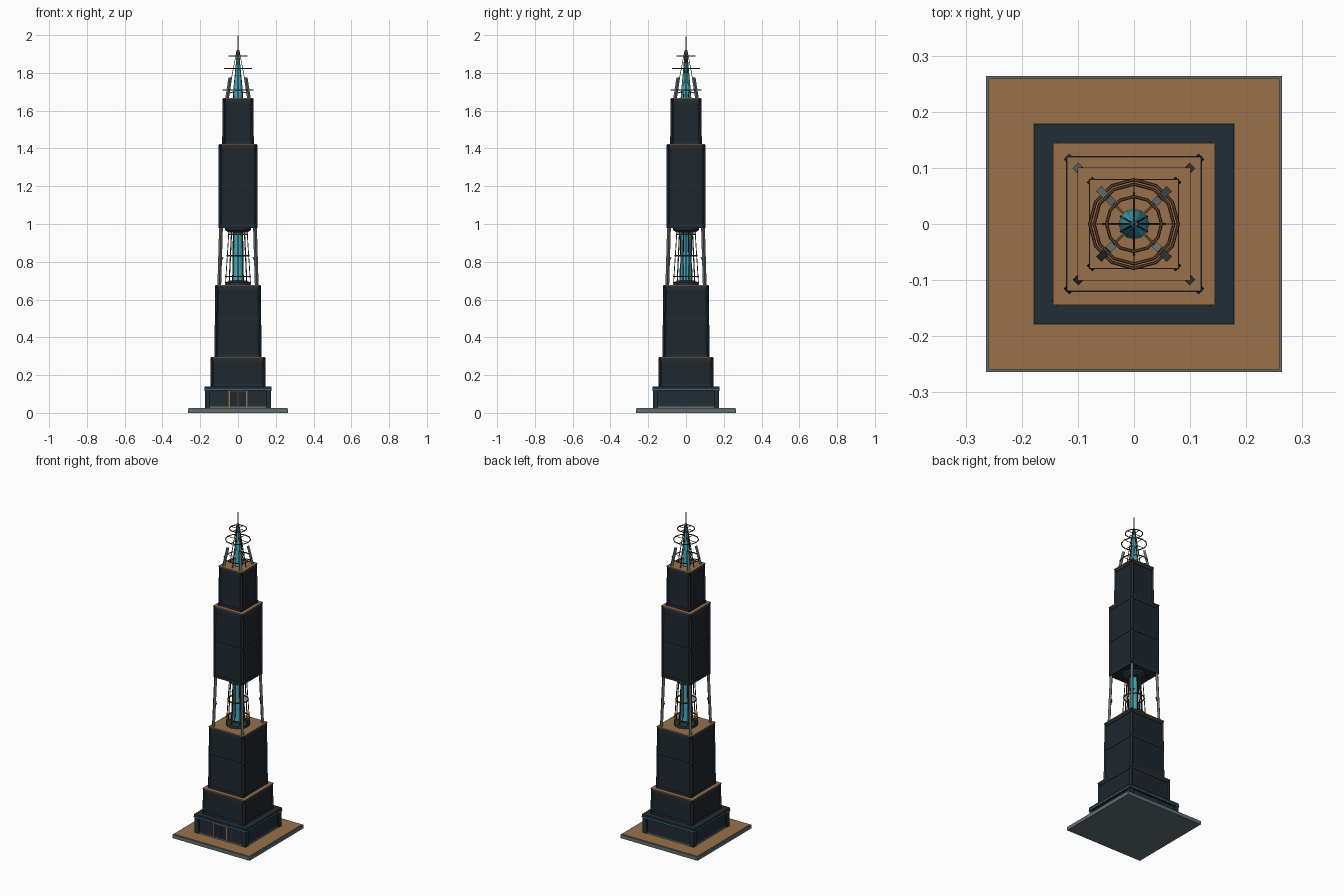
import bpy, math
from mathutils import Vector

if "Cube" in bpy.data.objects:
    bpy.data.objects.remove(bpy.data.objects["Cube"])


def mat(name, r, g, b):
    m = bpy.data.materials.new(name)
    m.diffuse_color = (r, g, b, 1)
    m.use_nodes = True
    m.node_tree.nodes["Principled BSDF"].inputs["Base Color"].default_value = m.diffuse_color
    return m


NAVY = mat("dark navy", 0.017, 0.027, 0.037)
DEEP = mat("deep navy panel", 0.013, 0.021, 0.028)
BRONZE = mat("bronze", 0.32, 0.165, 0.072)
DARKBRONZE = mat("dark bronze", 0.12, 0.06, 0.03)
STEEL = mat("steel grey", 0.12, 0.16, 0.17)
TEAL = mat("teal glow", 0.055, 0.40, 0.50)


def make(name, verts, faces, m):
    me = bpy.data.meshes.new(name)
    me.from_pydata(verts, [], faces)
    me.materials.append(m)
    ob = bpy.data.objects.new(name, me)
    bpy.context.collection.objects.link(ob)
    return ob


def lathe(name, prof, n, m, rot=0.0):
    """Stack of n-sided sections given as (radius, z)."""
    v = [(r * math.cos(rot + 2 * math.pi * i / n), r * math.sin(rot + 2 * math.pi * i / n), z)
         for r, z in prof for i in range(n)]
    f = [(k * n + i, k * n + (i + 1) % n, (k + 1) * n + (i + 1) % n, (k + 1) * n + i)
         for k in range(len(prof) - 1) for i in range(n)]
    f += [tuple(reversed(range(n))), tuple(range((len(prof) - 1) * n, len(prof) * n))]
    return make(name, v, f, m)


def square(name, prof, m):
    """Square tapered block from (half width, z) sections."""
    return lathe(name, [(h * math.sqrt(2), z) for h, z in prof], 4, m, math.pi / 4)


def box(name, x0, x1, y0, y1, z0, z1, m):
    v = [(x, y, z) for z in (z0, z1) for x, y in ((x0, y0), (x1, y0), (x1, y1), (x0, y1))]
    f = [(3, 2, 1, 0), (4, 5, 6, 7), (0, 1, 5, 4), (1, 2, 6, 5), (2, 3, 7, 6), (3, 0, 4, 7)]
    return make(name, v, f, m)


def beam(name, a, b, r, m, n=4, r2=None):
    """Straight bar between two points."""
    a, b = Vector(a), Vector(b)
    q = (b - a).to_track_quat('Z', 'Y')
    ob = lathe(name, [(r, 0), (r if r2 is None else r2, (b - a).length)], n, m, math.pi / n)
    for v in ob.data.vertices:
        v.co = a + q @ v.co
    return ob


def ring(name, R, z, t, m, n=12):
    v, f = [], []
    for i in range(n):
        a = 2 * math.pi * i / n
        for j in range(6):
            b = math.pi * j / 3
            r = R + t * math.cos(b)
            v.append((r * math.cos(a), r * math.sin(a), z + t * math.sin(b)))
            f.append((i * 6 + j, (i + 1) % n * 6 + j, (i + 1) % n * 6 + (j + 1) % 6, i * 6 + (j + 1) % 6))
    return make(name, v, f, m)


CORNERS = [(sx, sy) for sx in (-1, 1) for sy in (-1, 1)]


def tier(name, w0, w1, z0, z1, bands):
    """Recessed body, corner posts, cross bands, bronze trim and deck."""
    d = 0.004
    wid = lambda z: w0 + (w1 - w0) * (z - z0) / (z1 - z0)
    square(name + "_body", [(w0 - d, z0), (w1 - d, z1 - 0.004)], DEEP)
    p = 0.007
    for sx, sy in CORNERS:
        beam(name + "_corner_post", (sx * (w0 - p), sy * (w0 - p), z0),
             (sx * (w1 - p), sy * (w1 - p), z1 - 0.004), p * math.sqrt(2), NAVY)
    for z, h in [(z0 + 0.008, 0.008), (z1 - 0.014, 0.010)] + [(b, 0.005) for b in bands]:
        square(name + "_band", [(wid(z - h) - 0.001, z - h), (wid(z + h) - 0.001, z + h)], NAVY)
    square(name + "_trim", [(w1 + 0.001, z1 - 0.005), (w1 + 0.001, z1)], BRONZE)


# base plate
square("base_plate", [(0.264, 0), (0.264, 0.022)], STEEL)
square("base_paving", [(0.259, 0.02), (0.259, 0.025)], BRONZE)

# podium
square("podium_plinth", [(0.172, 0.022), (0.172, 0.034)], STEEL)
square("podium_body", [(0.167, 0.024), (0.167, 0.12)], NAVY)
for sx, sy in CORNERS:
    x, y = sx * 0.161, sy * 0.161
    box("podium_corner_block", x - 0.014, x + 0.014, y - 0.014, y + 0.014, 0.024, 0.12, NAVY)
square("podium_cornice", [(0.178, 0.117), (0.178, 0.139)], NAVY)
square("podium_light_strip", [(0.1795, 0.121), (0.1795, 0.125)], TEAL)

# entrance on the front
box("door_panel", -0.045, 0.045, -0.170, -0.165, 0.025, 0.114, DEEP)
for s in (-1, 1):
    box("door_post", s * 0.047 - 0.005, s * 0.047 + 0.005, -0.176, -0.165, 0.025, 0.117, BRONZE)
box("door_lintel", -0.05, 0.05, -0.175, -0.165, 0.112, 0.117, DARKBRONZE)
box("door_seam", -0.0015, 0.0015, -0.172, -0.165, 0.025, 0.112, DARKBRONZE)

# tower tiers
tier("lower_tier", 0.144, 0.143, 0.137, 0.296, [])
tier("middle_tier", 0.122, 0.118, 0.294, 0.677, [0.50])
tier("upper_tier", 0.100, 0.0995, 0.98, 1.423, [1.20])
tier("top_tier", 0.081, 0.078, 1.421, 1.667, [])
lathe("upper_tier_underside", [(0.05, 0.955), (0.068, 0.968), (0.07, 0.982)], 12, NAVY)

# open section: corner legs with short braces
for sx, sy in CORNERS:
    beam("corner_leg", (sx * 0.099, sy * 0.099, 0.675), (sx * 0.090, sy * 0.090, 0.985), 0.010, STEEL)
    for dx, dy in ((1, 0), (0, 1)):
        p = Vector((sx * 0.096, sy * 0.096, 0.79))
        beam("leg_brace", p, p + Vector((-sx * dx * 0.018, -sy * dy * 0.018, 0.035)), 0.003, DARKBRONZE)

# open section: glowing core in a cage
lathe("core_foot", [(0.068, 0.677), (0.066, 0.69), (0.045, 0.70)], 12, NAVY)
lathe("energy_core", [(0.032, 0.695), (0.026, 0.83), (0.026, 0.96)], 12, TEAL)
for i in range(6):
    a = math.pi * (i + 0.5) / 3
    c, s = math.cos(a), math.sin(a)
    beam("core_rib", (0.032 * c, 0.032 * s, 0.695), (0.028 * c, 0.028 * s, 0.96), 0.003, DEEP)
for R, z in ((0.066, 0.722), (0.058, 0.832), (0.050, 0.945)):
    ring("core_ring", R, z, 0.004, DARKBRONZE)
for i in range(8):
    a = math.pi * i / 4
    c, s = math.cos(a), math.sin(a)
    beam("cage_strut", (0.066 * c, 0.066 * s, 0.685), (0.048 * c, 0.048 * s, 0.965), 0.003, DARKBRONZE)

# spire
lathe("spire_core", [(0.027, 1.665), (0.024, 1.72), (0.013, 1.83), (0.005, 1.92)], 12, TEAL)
for i in range(6):
    a = math.pi * (i + 0.5) / 3
    c, s = math.cos(a), math.sin(a)
    beam("spire_rib", (0.027 * c, 0.027 * s, 1.665), (0.005 * c, 0.005 * s, 1.92), 0.002, DEEP)
lathe("needle", [(0.004, 1.91), (0.003, 1.96), (0.0012, 2.0)], 6, STEEL)

# spire rings, spokes and cage
for R, z in ((0.079, 1.71), (0.071, 1.823), (0.049, 1.89)):
    ring("spire_ring", R, z, 0.003, DARKBRONZE)
    for dx, dy in ((1, 0), (0, 1)):
        beam("ring_spoke", (-R * dx, -R * dy, z), (R * dx, R * dy, z), 0.0018, DARKBRONZE)
for i in range(4):
    a = math.pi * i / 2
    c, s = math.cos(a), math.sin(a)
    beam("spire_strut", (0.055 * c, 0.055 * s, 1.665), (0.006 * c, 0.006 * s, 1.92), 0.0022, DARKBRONZE)

# leaning corner fins around the spire
for sx, sy in CORNERS:
    beam("corner_fin", (sx * 0.058, sy * 0.058, 1.665), (sx * 0.041, sy * 0.041, 1.775), 0.0095, STEEL)
    beam("fin_stay", (sx * 0.058, sy * 0.058, 1.69), (sx * 0.02, sy * 0.02, 1.70), 0.003, DARKBRONZE)
